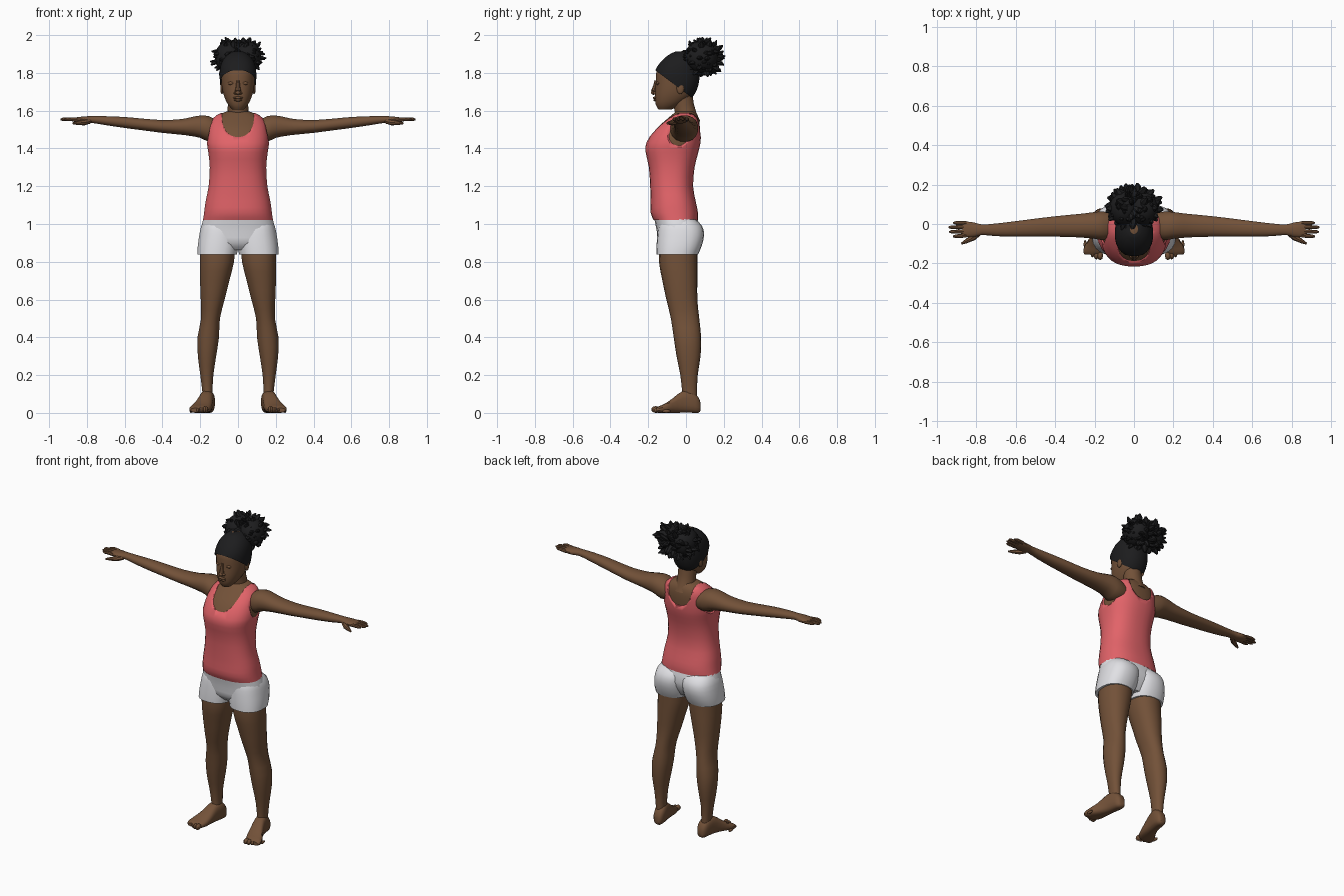
import bpy, bmesh, math, random
from mathutils import Vector

random.seed(4)
if "Cube" in bpy.data.objects:
    bpy.data.objects.remove(bpy.data.objects["Cube"])


def material(name, rgb):
    m = bpy.data.materials.new(name)
    m.use_nodes = True
    m.diffuse_color = (*rgb, 1)
    m.node_tree.nodes["Principled BSDF"].inputs["Base Color"].default_value = (*rgb, 1)
    return m


SKIN = material("brown skin", (0.17, 0.083, 0.04))
SHIRT = material("coral cloth", (0.76, 0.125, 0.14))
SHORTS = material("white cloth", (0.75, 0.75, 0.78))
HAIR = material("black hair", (0.012, 0.012, 0.013))


def finish(bm, name, mat, angle=38):
    bmesh.ops.recalc_face_normals(bm, faces=bm.faces)
    me = bpy.data.meshes.new(name)
    bm.to_mesh(me)
    bm.free()
    me.materials.append(mat)
    ob = bpy.data.objects.new(name, me)
    bpy.context.collection.objects.link(ob)
    bpy.ops.object.select_all(action='DESELECT')
    bpy.context.view_layer.objects.active = ob
    ob.select_set(True)
    bpy.ops.object.shade_smooth_by_angle(angle=math.radians(angle))
    return ob


def bridge(bm, loops):
    """Skin a list of equal point loops and cap both ends."""
    rows = [[bm.verts.new(p) for p in loop] for loop in loops]
    n = len(rows[0])
    for a, b in zip(rows, rows[1:]):
        for i in range(n):
            j = (i + 1) % n
            bm.faces.new((a[i], a[j], b[j], b[i]))
    bm.faces.new(rows[0])
    bm.faces.new(rows[-1])


def smooth_rows(rows, sub):
    """Catmull-Rom interpolation between the given rows."""
    out = []
    for k in range(len(rows) - 1):
        p = [rows[max(0, min(len(rows) - 1, k + d))] for d in (-1, 0, 1, 2)]
        for s in range(sub):
            t = s / sub
            out.append([b + 0.5 * t * (c - a + t * (2 * a - 5 * b + 4 * c - d + t * (3 * (b - c) + d - a)))
                        for a, b, c, d in zip(*p)])
    return out + [list(rows[-1])]


def loft(bm, axis, rows, n=20, power=2.2, grow=0, side=1, sub=2):
    """Rows hold position along the axis, then min and max on the two other axes."""
    others = [i for i in range(3) if i != axis]
    loops = []
    for t, a0, a1, b0, b1 in smooth_rows(rows, sub):
        loop = []
        for i in range(n):
            ang = math.tau * (i + 0.5) / n
            c, s = math.cos(ang), math.sin(ang)
            p = [0, 0, 0]
            p[axis] = t
            p[others[0]] = (a0 + a1) / 2 + ((a1 - a0) / 2 + grow) * math.copysign(abs(c) ** (2 / power), c)
            p[others[1]] = (b0 + b1) / 2 + ((b1 - b0) / 2 + grow) * math.copysign(abs(s) ** (2 / power), s)
            p[0] *= side
            loop.append(p)
        loops.append(loop)
    bridge(bm, loops)


def tube(bm, pts, radii, n=8, flat=1):
    pts = [Vector(p) for p in pts]
    loops = []
    for k, (p, r) in enumerate(zip(pts, radii)):
        d = pts[min(k + 1, len(pts) - 1)] - pts[max(k - 1, 0)]
        q = d.to_track_quat('Z', 'Y')
        loops.append([p + q @ Vector((r * math.cos(math.tau * i / n), flat * r * math.sin(math.tau * i / n), 0))
                      for i in range(n)])
    bridge(bm, loops)


def ball(bm, loc, size, seg=12):
    new = bmesh.ops.create_uvsphere(bm, u_segments=seg, v_segments=max(6, seg // 2 + 2), radius=1)["verts"]
    for v in new:
        v.co = Vector(loc) + Vector(a * b for a, b in zip(v.co, size))


def wide(rows):
    return [(z, -w, w, y0, y1) for z, w, y0, y1 in rows]


# Torso skin, with the shirt as a slightly larger copy
TORSO = wide([(1.02, .186, -.172, .064), (1.06, .18, -.188, .064), (1.12, .172, -.188, .052),
              (1.2, .156, -.19, .038), (1.3, .15, -.197, .046), (1.38, .158, -.214, .066),
              (1.43, .165, -.21, .077), (1.5, .157, -.168, .081), (1.545, .143, -.12, .077),
              (1.575, .115, -.085, .066), (1.595, .07, -.06, .05)])
bm = bmesh.new()
loft(bm, 2, TORSO, n=32, power=2.4, grow=-.007)
finish(bm, "torso", SKIN)
bm = bmesh.new()
loft(bm, 2, TORSO, n=32, power=2.4)
shirt = finish(bm, "tank_top", SHIRT)

# Neckline and armhole cutters
cutters = []
bm = bmesh.new()
loft(bm, 1, [(-.4, -.086, .086, 1.462, 1.70), (.4, -.086, .086, 1.455, 1.70)], n=28, power=2.3, sub=1)
cutters.append(finish(bm, "neckline_cutter", SHIRT))
for side in (1, -1):
    bm = bmesh.new()
    ball(bm, (side * .2, -.025, 1.49), (.068, .1, .105), 24)
    cutters.append(finish(bm, "armhole_cutter", SHIRT))
for c in cutters:
    c.hide_render = True
    mod = shirt.modifiers.new("cut", 'BOOLEAN')
    mod.operation = 'DIFFERENCE'
    mod.object = c
    bpy.context.view_layer.objects.active = shirt
    bpy.ops.object.modifier_apply(modifier=mod.name)
    bpy.data.objects.remove(c)

# Shorts: waist and two legs
bm = bmesh.new()
loft(bm, 2, wide([(.862, .12, -.115, .03), (.9, .19, -.148, .055), (.96, .2, -.155, .075), (1.035, .182, -.17, .06)]),
     n=28, power=2.4)
for side in (1, -1):
    loft(bm, 2, [(.838, .006, .215, -.157, .063), (.88, -.004, .214, -.156, .082), (.94, -.01, .206, -.152, .096),
                 (.99, -.01, .195, -.145, .085), (1.025, 0, .175, -.13, .05)], n=22, power=2.4, side=side)
finish(bm, "shorts", SHORTS)

for side, label in ((1, "left"), (-1, "right")):
    # Leg
    bm = bmesh.new()
    loft(bm, 2, [(.9, .012, .2, -.14, .06), (.8, .02, .203, -.143, .06), (.7, .045, .202, -.125, .06),
                 (.6, .07, .198, -.104, .06), (.5, .095, .196, -.08, .07), (.4, .1, .215, -.065, .08),
                 (.3, .115, .213, -.05, .077), (.2, .13, .2, -.03, .062), (.1, .135, .188, -.02, .058),
                 (.05, .13, .19, -.025, .06)], n=18, side=side)
    finish(bm, label + "_leg", SKIN)

    # Foot and toes
    bm = bmesh.new()
    loft(bm, 1, [(.078, .138, .17, .012, .05), (.065, .126, .185, 0, .085), (.03, .122, .195, 0, .115),
                 (-.02, .13, .205, 0, .115), (-.07, .135, .226, 0, .078), (-.11, .142, .25, 0, .05),
                 (-.14, .155, .258, 0, .037), (-.155, .17, .25, .003, .026)], n=16, power=2.8, side=side)
    for i in range(5):
        r = .018 - .0022 * i
        ball(bm, (side * (.172 + .019 * i), -.16 + .0035 * i * i, r), (r * .85, .024, r), 8)
    finish(bm, label + "_foot", SKIN)

    # Arm with palm
    bm = bmesh.new()
    loft(bm, 0, [(.1, -.07, .055, 1.44, 1.545), (.155, -.083, .064, 1.435, 1.572), (.2, -.076, .062, 1.455, 1.575),
                 (.25, -.071, .055, 1.465, 1.566), (.3, -.068, .05, 1.472, 1.556), (.4, -.065, .04, 1.482, 1.551),
                 (.5, -.065, .028, 1.495, 1.558), (.6, -.065, .015, 1.508, 1.567), (.7, -.062, .003, 1.523, 1.571),
                 (.77, -.056, -.002, 1.534, 1.572), (.81, -.066, .008, 1.532, 1.57),
                 (.85, -.067, .013, 1.537, 1.566), (.87, -.062, .01, 1.542, 1.561)], n=16, side=side)
    finish(bm, label + "_arm", SKIN)

    # Fingers and thumb
    bm = bmesh.new()
    for y, end in ((-.057, .918), (-.036, .937), (-.015, .94), (.005, .917)):
        tube(bm, [(side * .85, y, 1.552), (side * .89, y * 1.08, 1.555), (side * (end - .012), y * 1.1, 1.554),
                  (side * end, y * 1.1, 1.553)], (.011, .0105, .009, .004), flat=.95)
    tube(bm, [(side * .785, -.045, 1.545), (side * .815, -.068, 1.538), (side * .85, -.087, 1.535),
              (side * .875, -.1, 1.533)], (.014, .016, .011, .005))
    finish(bm, label + "_fingers", SKIN)

# Neck
bm = bmesh.new()
tube(bm, [(0, .01, 1.53), (0, 0, 1.58), (0, -.012, 1.63), (0, -.02, 1.69)], (.068, .056, .054, .055), n=18)
finish(bm, "neck", SKIN)

# Head with ears, nose, lips and eyelids
HEAD = wide([(1.605, .028, -.145, -.08), (1.63, .052, -.16, -.03), (1.67, .072, -.165, .025),
             (1.71, .083, -.163, .05), (1.76, .089, -.16, .063), (1.81, .089, -.157, .063),
             (1.86, .077, -.125, .055), (1.895, .05, -.085, .03), (1.912, .02, -.05, 0)])
bm = bmesh.new()
loft(bm, 2, HEAD, n=24)
tube(bm, [(0, -.158, 1.76), (0, -.163, 1.73), (0, -.169, 1.705), (0, -.168, 1.685)], (.008, .011, .016, .011))
ball(bm, (0, -.172, 1.695), (.013, .014, .011))
ball(bm, (0, -.163, 1.668), (.026, .012, .007))
ball(bm, (0, -.161, 1.656), (.023, .012, .007))
for side in (1, -1):
    ball(bm, (side * .014, -.164, 1.693), (.009, .012, .008), 8)
    ball(bm, (side * .036, -.148, 1.745), (.018, .01, .009))
    ball(bm, (side * .085, -.03, 1.72), (.009, .02, .033))
finish(bm, "head", SKIN)

# Pulled-back hair, trimmed along the hairline
bm = bmesh.new()
loft(bm, 2, HEAD, n=24, grow=.008)
for co, no in (((0, -.168, 1.818), (0, .6, .8)), ((0, 0, 1.652), (0, 0, 1))):
    bmesh.ops.bisect_plane(bm, geom=bm.verts[:] + bm.edges[:] + bm.faces[:], plane_co=co, plane_no=no, clear_inner=True)
finish(bm, "hair_cap", HAIR)

# Puff of curled locks gathered at the back of the crown
bm = bmesh.new()
CENTRE, REACH = Vector((0, .085, 1.882)), Vector((.147, .122, .118))
for side in (1, -1):
    ball(bm, (side * .05, .08, 1.885), (.075, .09, .083), 14)
LOCKS = 130
for k in range(LOCKS):
    h = 1 - 2 * (k + .5) / LOCKS
    ang = k * 2.39996
    w = math.sqrt(1 - h * h)
    d = Vector((w * math.cos(ang), w * math.sin(ang), h))
    size = random.uniform(.84, 1.04)
    if abs(d.x) < .25 and d.z > .6:
        size *= .87
    swirl = d.cross(Vector((random.uniform(-1, 1), random.uniform(-1, 1), random.uniform(-1, 1)))) * .03
    path = []
    for t in (.45, .7, .88, 1):
        p = CENTRE + Vector(a * b for a, b in zip(d, REACH)) * t * size + swirl * (t * t * 1.5 - .5)
        p.z = min(p.z, 1.996)
        path.append(p)
    tube(bm, path, (.017, .02, .016, .005), n=6, flat=.7)
finish(bm, "hair_puff", HAIR, 30)
